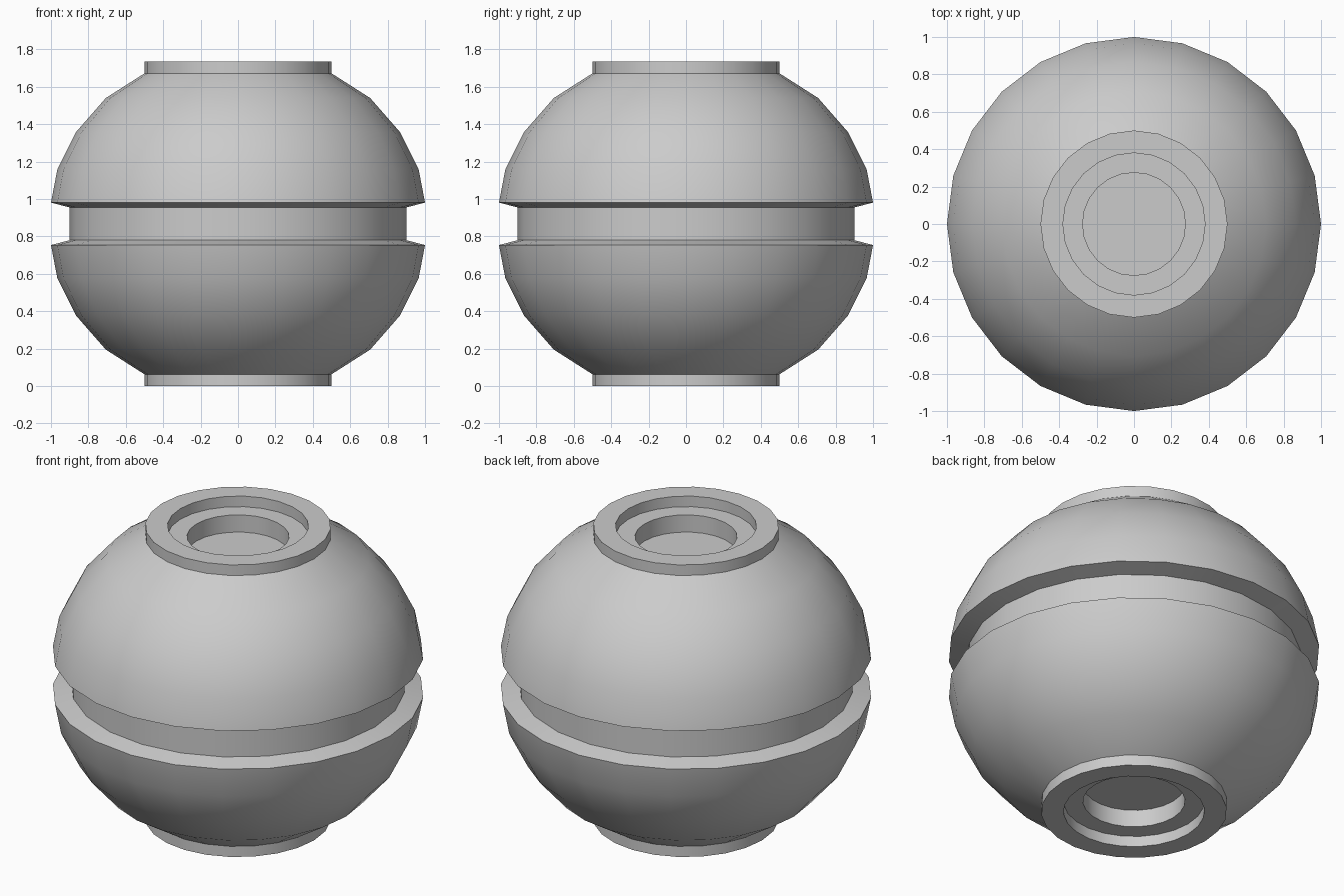
import bpy
import bmesh
from math import cos, sin, tau, radians

if "Cube" in bpy.data.objects:
    bpy.data.objects.remove(bpy.data.objects["Cube"])

SIDES = 24
HEIGHT = 1.735


def lathe(name, profile, flip=False):
    """Revolve an (r, z) profile around z; flip mirrors it top to bottom."""
    bm = bmesh.new()
    rings = []
    for r, z in profile:
        z = HEIGHT - z if flip else z
        if r == 0:
            rings.append([bm.verts.new((0, 0, z))] * SIDES)
        else:
            rings.append([bm.verts.new((r * cos(tau * i / SIDES), r * sin(tau * i / SIDES), z))
                          for i in range(SIDES)])
    for a, b in zip(rings, rings[1:]):
        for i in range(SIDES):
            j = (i + 1) % SIDES
            quad = list(dict.fromkeys((a[i], a[j], b[j], b[i])))
            if flip:
                quad.reverse()
            bm.faces.new(quad)
    mesh = bpy.data.meshes.new(name)
    bm.to_mesh(mesh)
    bm.free()
    obj = bpy.data.objects.new(name, mesh)
    bpy.context.collection.objects.link(obj)
    bpy.ops.object.select_all(action='DESELECT')
    obj.select_set(True)
    bpy.context.view_layer.objects.active = obj
    bpy.ops.object.shade_smooth_by_angle(angle=radians(30))
    return obj


# Domed shell with the bevelled lip facing the groove
dome = [(0.9, 0.955), (1.0, 0.981), (0.966, 1.158), (0.866, 1.358),
        (0.707, 1.54), (0.5, 1.672)]
# Raised collar with a stepped recess
collar = [(0.5, 1.672), (0.5, HEIGHT), (0.38, HEIGHT), (0.38, 1.672),
          (0.275, 1.672), (0.275, 1.57), (0, 1.57)]

for side, flip in (("upper", False), ("lower", True)):
    lathe(side + "_dome", dome, flip)
    lathe(side + "_collar", collar, flip)

# Recessed band between the halves
lathe("groove_band", [(0.9, HEIGHT - 0.955), (0.9, 0.955)])
